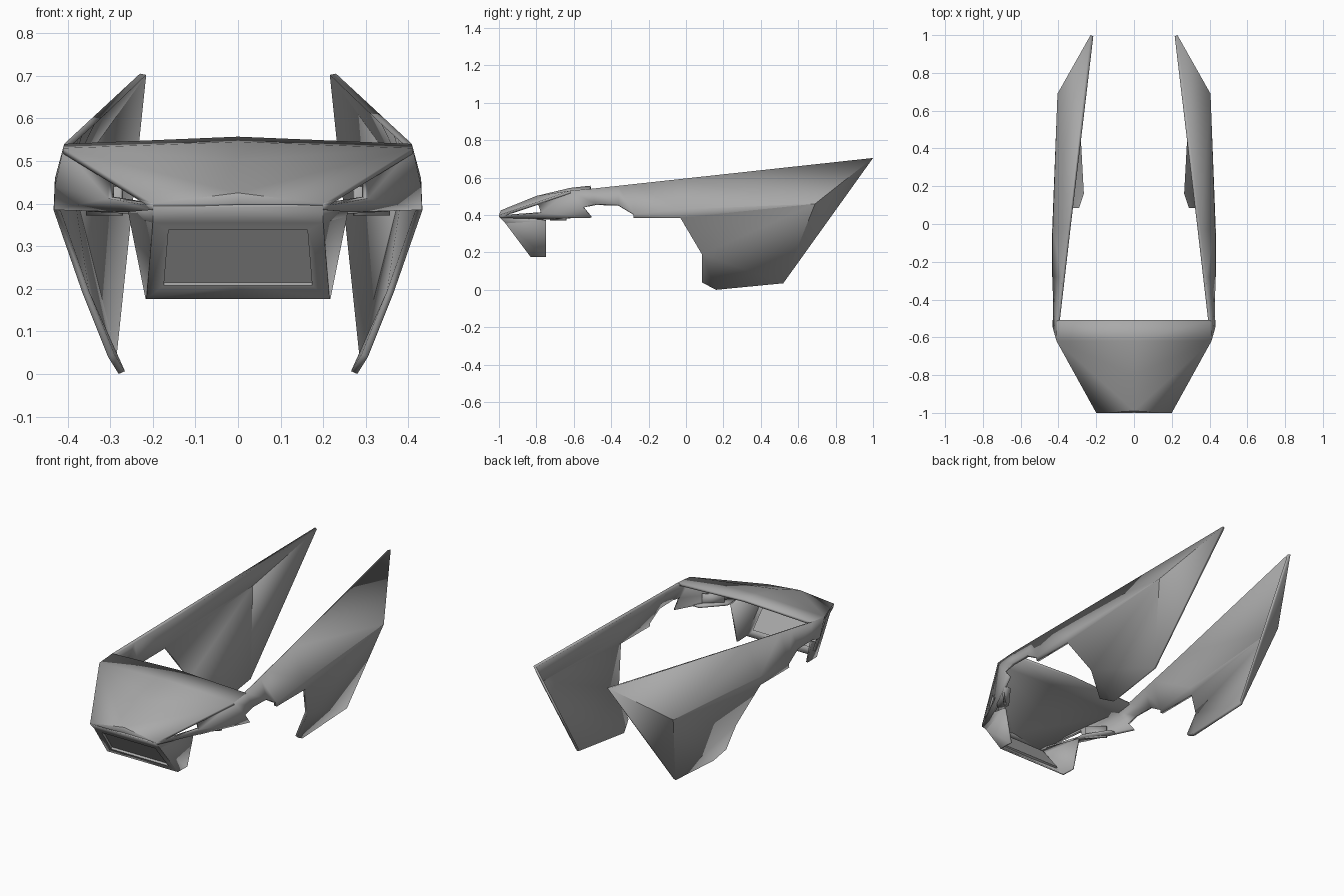
import bpy
import bmesh
from math import radians
from mathutils import Vector

default = bpy.data.objects.get("Cube")
if default:
    bpy.data.objects.remove(default, do_unlink=True)

grey = bpy.data.materials.new("panel grey")
grey.use_nodes = True
tone = (0.4, 0.4, 0.4, 1)
grey.diffuse_color = tone
grey.node_tree.nodes["Principled BSDF"].inputs["Base Color"].default_value = tone


def shell(name, points, faces, thickness, core, inset=None):
    """Mirrored sheet-metal part: named points, faces as strings of names."""
    mesh = bmesh.new()
    verts = {key: mesh.verts.new(co) for key, co in points.items()}
    made = [mesh.faces.new([verts[k] for k in face.split()]) for face in faces]
    bmesh.ops.recalc_face_normals(mesh, faces=mesh.faces)
    core = Vector(core)
    facing = sum(f.normal.dot(f.calc_center_median() - core) * f.calc_area() for f in made)
    if facing < 0:
        bmesh.ops.reverse_faces(mesh, faces=mesh.faces)
    if inset:
        inset(mesh)
    data = bpy.data.meshes.new(name)
    mesh.to_mesh(data)
    mesh.free()
    obj = bpy.data.objects.new(name, data)
    bpy.context.collection.objects.link(obj)
    data.materials.append(grey)
    mirror = obj.modifiers.new("mirror", 'MIRROR')
    mirror.use_clip = True
    solid = obj.modifiers.new("thickness", 'SOLIDIFY')
    solid.thickness = thickness
    solid.offset = -1
    solid.use_even_offset = False
    bpy.ops.object.select_all(action='DESELECT')
    obj.select_set(True)
    bpy.context.view_layer.objects.active = obj
    bpy.ops.object.shade_smooth_by_angle(angle=radians(20))
    return obj


def top_edge(y):
    """Straight upper rail running from the hood to the rear tip."""
    t = (y + 0.51) / 1.51
    return (0.408 - 0.178 * t, y, 0.54 + 0.165 * t)


nose = (0.2, -1, 0.4)
shoulder = (0.41, -0.62, 0.53)

# Hood
shell("hood", {
    "lip": (0, -1, 0.4), "nose": nose, "front": (0, -0.99, 0.425),
    "crown": (0, -0.8, 0.502), "shoulder": shoulder, "ridge": (0, -0.62, 0.545),
    "back": (0, -0.51, 0.557), "corner": top_edge(-0.51),
}, [
    "lip nose front", "front nose shoulder crown",
    "crown shoulder ridge", "ridge shoulder corner back",
], 0.014, (0, -0.7, 0.2))

# Side panels: front slot, wheel notch, belt bulge and rear fin
shell("side_panel", {
    "nose": nose, "shoulder": shoulder, "chin": (0.203, -0.995, 0.385),
    "slot_tip": (0.215, -0.97, 0.396), "slot_top": (0.305, -0.79, 0.455),
    "slot_low": (0.305, -0.775, 0.412),
    "under": (0.262, -0.84, 0.38),
    "sill": (0.432, -0.51, 0.385), "notch": (0.43, -0.55, 0.44),
    "t0": top_edge(-0.51), "t1": top_edge(-0.36), "t2": top_edge(-0.28),
    "t3": top_edge(-0.03), "tip": top_edge(1),
    "n0": (0.43, -0.48, 0.458), "n1": (0.43, -0.36, 0.455), "n2": (0.432, -0.28, 0.405),
    "low_a": (0.433, -0.28, 0.385), "low_b": (0.433, -0.03, 0.385),
    "belt": (0.43, -0.03, 0.43), "bulge": (0.405, 0.69, 0.46),
    "leg": (0.365, 0.085, 0.19), "heel": (0.305, 0.085, 0.04),
    "foot": (0.28, 0.16, 0), "tail": (0.3, 0.52, 0.035),
}, [
    "nose shoulder slot_top slot_tip", "nose slot_tip chin",
    "chin slot_tip slot_low under", "under slot_low sill",
    "shoulder notch slot_low slot_top", "notch sill slot_low",
    "shoulder t0 n0 notch", "t0 t1 n1 n0", "t1 t2 n2 n1",
    "t2 t3 belt n2", "n2 belt low_b low_a", "t3 tip bulge", "t3 bulge belt",
    "belt bulge low_b", "low_b bulge leg", "leg bulge tail",
    "leg tail foot heel", "tip tail bulge",
], 0.016, (0, 0, 0.35))


# Nose box with a recessed grille plate
def recess_grille(mesh):
    front = min(mesh.faces, key=lambda f: f.calc_center_median().z if len(f.verts) == 4
                and any(v.co.x > 0.16 and v.co.x < 0.18 for v in f.verts)
                and sum(v.co.x < 0.001 for v in f.verts) == 2
                and all(v.co.x < 0.19 for v in f.verts) else 9)
    inward = -front.normal * 0.012
    made = bmesh.ops.extrude_discrete_faces(mesh, faces=[front])["faces"][0]
    bmesh.ops.translate(mesh, vec=inward, verts=made.verts)
    # remove the wall created on the mirror plane
    walls = [f for f in mesh.faces if all(v.co.x < 0.001 for v in f.verts)]
    bmesh.ops.delete(mesh, geom=walls, context='FACES')


def on_front(x, z):
    """Point on the backward-sloping front plane."""
    return (x, -0.965 + (0.355 - z) * 0.75, z)


shell("nose_box", {
    "lip_mid": (0, -1, 0.392), "lip": (0.2, -1, 0.392),
    "top_mid": on_front(0, 0.355), "top": on_front(0.2, 0.355),
    "grille_top_mid": on_front(0, 0.338), "grille_top": on_front(0.163, 0.338),
    "grille_low_mid": on_front(0, 0.208), "grille_low": on_front(0.174, 0.208),
    "low_mid": on_front(0, 0.176), "low": on_front(0.215, 0.176),
    "rear_low": (0.217, -0.75, 0.176), "rear_top": (0.256, -0.75, 0.37),
    "side_top": (0.258, -0.83, 0.382),
}, [
    "lip_mid lip top top_mid", "top_mid top grille_top grille_top_mid",
    "grille_top top low grille_low", "grille_low_mid grille_low low low_mid",
    "grille_top_mid grille_top grille_low grille_low_mid",
    "top rear_top rear_low low", "lip side_top rear_top top",
], 0.01, (0, -0.7, 0.3), recess_grille)

# Mounting shelves and tabs behind the side panels
shell("mounting_shelf", {
    "a": (0.25, -0.8, 0.376), "b": (0.3, -0.76, 0.378),
    "c": (0.38, -0.6, 0.384), "d": (0.34, -0.6, 0.384), "e": (0.25, -0.72, 0.376),
}, ["a b c d e"], 0.01, (0.3, -0.7, 0.5))
shell("mounting_tab", {
    "a": (0.27, -0.72, 0.372), "b": (0.35, -0.64, 0.372),
    "c": (0.35, -0.64, 0.44), "d": (0.27, -0.72, 0.44),
}, ["a b c d"], 0.01, (0.4, -0.8, 0.4))
